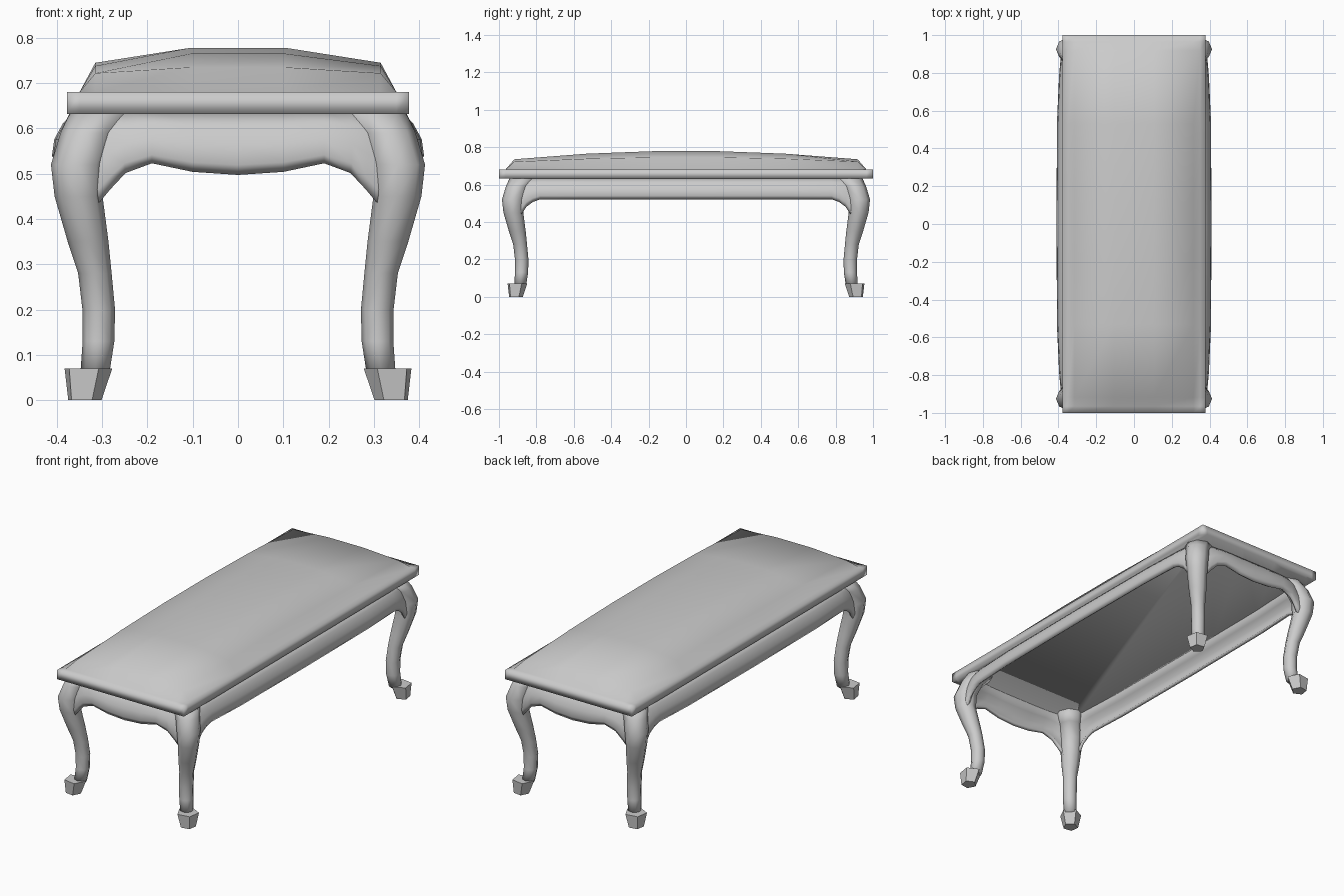
import bpy, bmesh, math

old = bpy.data.objects.get("Cube")
if old:
    bpy.data.objects.remove(old)

grey = bpy.data.materials.new("soft_grey")
grey.use_nodes = True
COLOUR = (0.6, 0.6, 0.6, 1)
grey.diffuse_color = COLOUR
grey.node_tree.nodes["Principled BSDF"].inputs["Base Color"].default_value = COLOUR


def finish(name, bm, mirror=(False, False), thickness=0, smooth=True):
    bmesh.ops.recalc_face_normals(bm, faces=bm.faces)
    for f in bm.faces:
        f.smooth = smooth
    mesh = bpy.data.meshes.new(name)
    bm.to_mesh(mesh)
    bm.free()
    mesh.materials.append(grey)
    ob = bpy.data.objects.new(name, mesh)
    bpy.context.collection.objects.link(ob)
    if thickness:
        mod = ob.modifiers.new("thickness", 'SOLIDIFY')
        mod.thickness = thickness
        mod.offset = 0
    if any(mirror):
        mod = ob.modifiers.new("mirror", 'MIRROR')
        mod.use_axis = (mirror[0], mirror[1], False)
        mod.use_mirror_merge = False
    return ob


def skin(bm, rows, closed=False):
    """Join rows of points with quads; closed rows become a capped tube."""
    rows = [[bm.verts.new(p) for p in row] for row in rows]
    n = len(rows[0])
    for a, b in zip(rows, rows[1:]):
        for i in range(n if closed else n - 1):
            j = (i + 1) % n
            bm.faces.new((a[i], a[j], b[j], b[i]))
    if closed:
        bm.faces.new(rows[0])
        bm.faces.new(rows[-1])
    return rows


def both_sides(values):
    return [-v for v in values] + list(reversed(values))


# Tabletop: slab with a softly domed upper surface
xs = both_sides([0.378, 0.35, 0.315, 0.105])
ys = both_sides([1.0, 0.965, 0.918, 0.53, 0.18])
dome = {0.918: (0.722, 0.735), 0.53: (0.738, 0.765), 0.18: (0.745, 0.778)}


def top_height(x, y):
    if abs(x) > 0.33 or abs(y) > 0.95:
        return 0.68
    return dome[abs(y)][0 if abs(x) > 0.2 else 1]


bm = bmesh.new()
skin(bm, [[(x, y, top_height(x, y)) for x in xs] for y in ys])
rim = [e for e in bm.edges if e.is_boundary]
new = bmesh.ops.extrude_edge_only(bm, edges=rim)["geom"]
for v in new:
    if isinstance(v, bmesh.types.BMVert):
        v.co.z = 0.632
bmesh.ops.contextual_create(bm, geom=[g for g in new if isinstance(g, bmesh.types.BMEdge)])
finish("tabletop", bm)

# Legs: S-curved tubes leaning along the corner diagonals
SHIFT = 0.571


def ring(z, centre, radius, sides):
    return [(centre + radius * math.cos(a), centre + SHIFT + radius * math.sin(a), z)
            for a in (math.pi / 4 + math.tau * i / sides for i in range(sides))]


leg_sections = [
    (0.634, 0.302, 0.070), (0.59, 0.332, 0.060), (0.52, 0.354, 0.059),
    (0.45, 0.352, 0.053), (0.35, 0.331, 0.045), (0.28, 0.316, 0.037),
    (0.2, 0.3075, 0.036), (0.13, 0.308, 0.035), (0.06, 0.316, 0.032)]
bm = bmesh.new()
skin(bm, [ring(z, c, r, 8) for z, c, r in leg_sections], closed=True)
finish("legs", bm, (True, True))

# Feet: five-sided flared blocks pointing outwards
bm = bmesh.new()
skin(bm, [ring(0.07, 0.333, 0.056, 5), ring(0, 0.34, 0.039, 5)], closed=True)
finish("feet", bm, (True, True), smooth=False)

# Aprons: bulging rails with a shaped lower edge
bulge = [(0, 0.345), (0.25, 0.372), (0.55, 0.39), (0.85, 0.395), (1, 0.385)]


def apron(name, lower_edge, shift, along_y):
    edge = [(-t, z) for t, z in lower_edge] + [p for p in reversed(lower_edge) if p[0] > 0]
    reach = lower_edge[0][0]
    rows = []
    for v, out in bulge:
        row = []
        for t, low in edge:
            d = out + shift - 0.025 * abs(t / reach) ** 4
            z = 0.634 + (low - 0.634) * v
            row.append((d, t, z) if along_y else (t, -d, z))
        rows.append(row)
    bm = bmesh.new()
    skin(bm, rows)
    finish(name, bm, (along_y, not along_y), thickness=0.016)


apron("end_aprons", [(0.33, 0.43), (0.305, 0.44), (0.285, 0.467), (0.25, 0.505),
                     (0.19, 0.527), (0.1, 0.508), (0, 0.501)], SHIFT, False)
apron("side_aprons", [(0.9, 0.43), (0.88, 0.445), (0.855, 0.485), (0.82, 0.51),
                      (0.78, 0.525), (0.55, 0.525), (0, 0.525)], 0.008, True)
